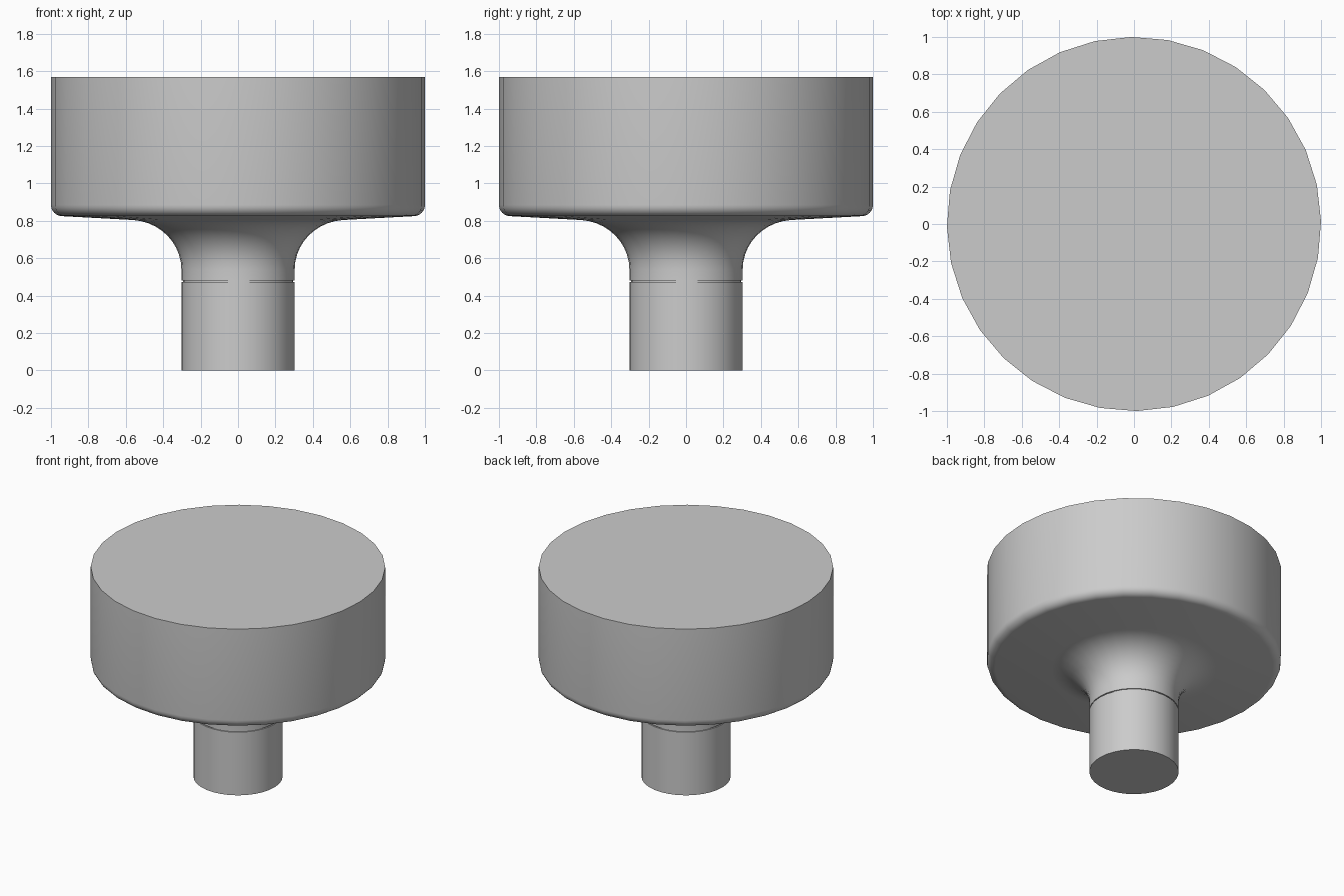
import bpy, bmesh, math

cube = bpy.data.objects.get("Cube")
if cube:
    bpy.data.objects.remove(cube, do_unlink=True)

SEGMENTS = 32

grey = bpy.data.materials.new("plain grey")
grey.use_nodes = True
colour = (0.6, 0.6, 0.6, 1)
grey.diffuse_color = colour
grey.node_tree.nodes["Principled BSDF"].inputs["Base Color"].default_value = colour


def arc(cx, cz, rx, rz, start, end, steps):
    """Points on an elliptical arc in the profile plane, angles in degrees."""
    angles = [math.radians(start + (end - start) * i / steps) for i in range(steps + 1)]
    return [(cx + rx * math.cos(a), cz + rz * math.sin(a)) for a in angles]


def lathe(name, profile):
    """Turn a (radius, height) profile around z and cap both ends."""
    bm = bmesh.new()
    rings = []
    for r, z in profile:
        ring = []
        for i in range(SEGMENTS):
            a = 2 * math.pi * i / SEGMENTS + math.radians(0.8)
            ring.append(bm.verts.new((r * math.cos(a), r * math.sin(a), z)))
        rings.append(ring)
    for low, high in zip(rings, rings[1:]):
        for i in range(SEGMENTS):
            j = (i + 1) % SEGMENTS
            bm.faces.new((low[i], low[j], high[j], high[i]))
    bm.faces.new(rings[0][::-1])
    bm.faces.new(rings[-1])
    mesh = bpy.data.meshes.new(name)
    bm.to_mesh(mesh)
    bm.free()
    mesh.materials.append(grey)
    obj = bpy.data.objects.new(name, mesh)
    bpy.context.collection.objects.link(obj)
    bpy.ops.object.select_all(action='DESELECT')
    obj.select_set(True)
    bpy.context.view_layer.objects.active = obj
    bpy.ops.object.shade_smooth_by_angle(angle=math.radians(35))
    return obj


# Straight shaft, with a hairline seam below the head
lathe("shaft", [(0.303, 0), (0.303, 0.473)])
lathe("seam_core", [(0.295, 0.473), (0.295, 0.48)])

# Flared neck, shallow underside, rounded lower rim and flat top
neck = [(0.303, 0.48)] + arc(0.58, 0.54, 0.277, 0.265, 180, 94, 10)
rim = arc(0.94, 0.885, 0.06, 0.06, -86, 0, 6)
lathe("head", neck + rim + [(1.0, 1.57)])
